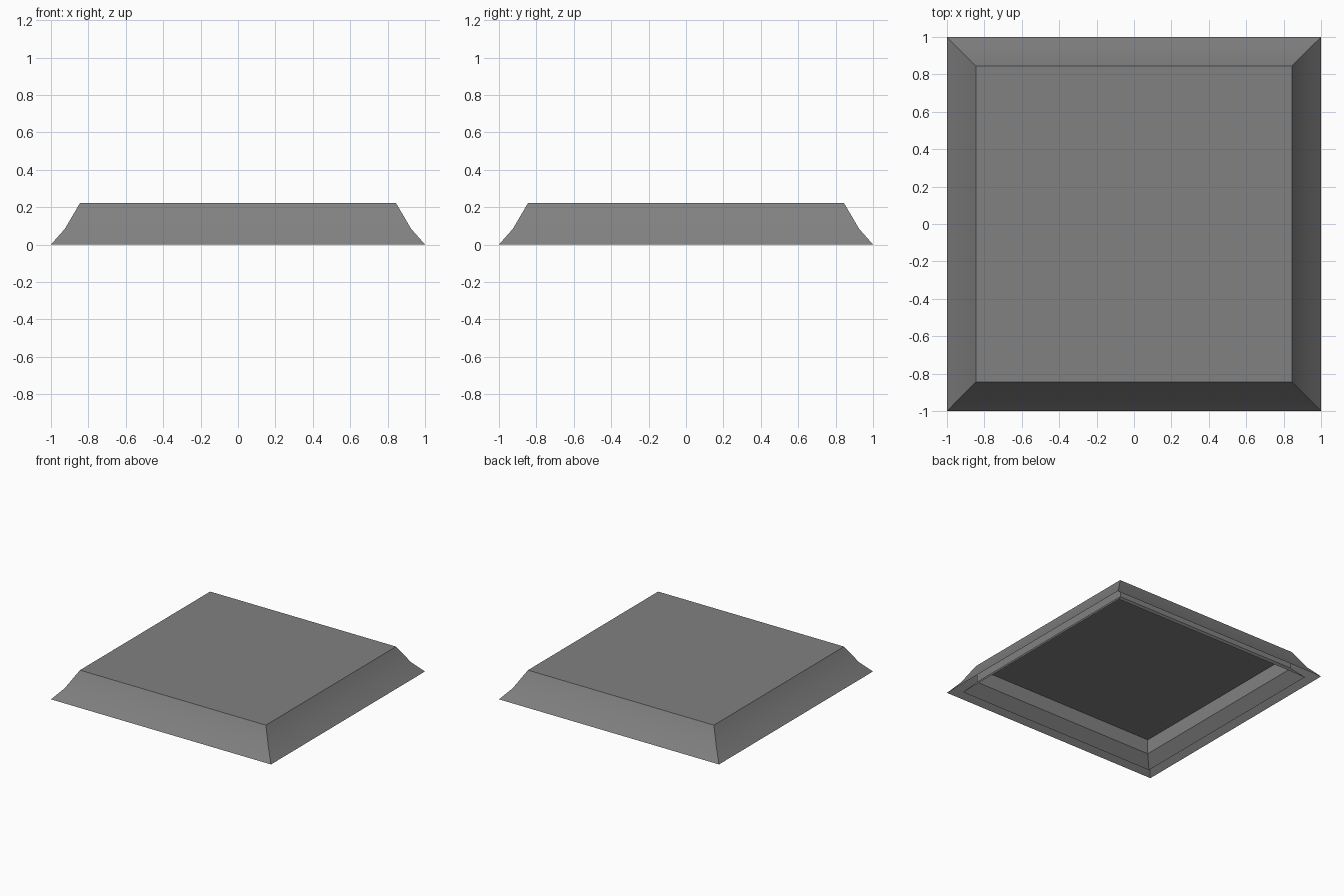
import bpy, bmesh, math

if "Cube" in bpy.data.objects:
    bpy.data.objects.remove(bpy.data.objects["Cube"])

grey = bpy.data.materials.new("dark_grey")
grey.diffuse_color = (0.22, 0.22, 0.22, 1)
grey.use_nodes = True
grey.node_tree.nodes["Principled BSDF"].inputs["Base Color"].default_value = grey.diffuse_color


def square_shell(name, profile):
    """Skin square rings given as half-width / height pairs and cap the last ring."""
    bm = bmesh.new()
    rings = [[bm.verts.new((sx * r, sy * r, z))
              for sx, sy in ((-1, -1), (1, -1), (1, 1), (-1, 1))] for r, z in profile]
    for a, b in zip(rings, rings[1:]):
        for i in range(4):
            j = (i + 1) % 4
            bm.faces.new((a[i], a[j], b[j], b[i]))
    bm.faces.new(rings[-1])
    mesh = bpy.data.meshes.new(name)
    bm.to_mesh(mesh)
    bm.free()
    mesh.materials.append(grey)
    ob = bpy.data.objects.new(name, mesh)
    bpy.context.collection.objects.link(ob)
    # Soft along each slope, crisp mitred corners
    bpy.ops.object.select_all(action='DESELECT')
    bpy.context.view_layer.objects.active = ob
    ob.select_set(True)
    bpy.ops.object.shade_smooth_by_angle(angle=math.radians(40))
    return ob


# Flared outer skin with flat top
square_shell("outer_skin", [(1.0, 0.0), (0.925, 0.085), (0.845, 0.222)])

# Inner lining, open at the rim: sloped skirt, upright wall, underside panel
lining = square_shell("inner_lining", [(0.914, 0.0), (0.84, 0.082), (0.84, 0.203)])
lining.data.flip_normals()
